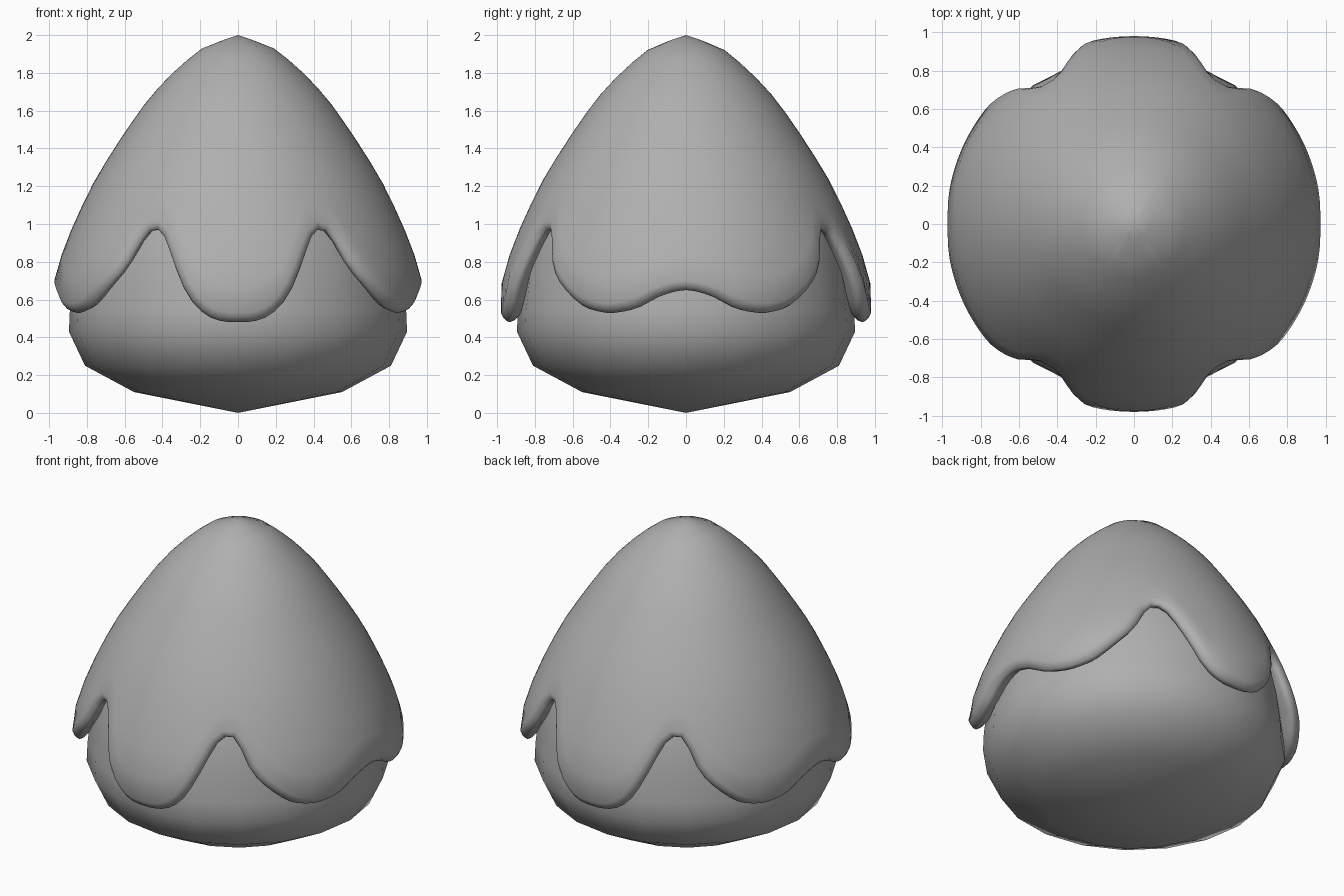
import bpy, bmesh
from math import sin, cos, pi, degrees, hypot

if "Cube" in bpy.data.objects:
    bpy.data.objects.remove(bpy.data.objects["Cube"])

# Mid-grey surface shared by both parts
grey = bpy.data.materials.new("grey")
grey.diffuse_color = (0.43, 0.43, 0.43, 1)
grey.use_nodes = True
grey.node_tree.nodes["Principled BSDF"].inputs["Base Color"].default_value = grey.diffuse_color


def curve(points, x):
    """Smooth interpolation through sorted (x, y) points."""
    x = min(max(x, points[0][0]), points[-1][0])
    i = 0
    while i < len(points) - 2 and x > points[i + 1][0]:
        i += 1

    def slope(k):
        a, b = points[max(k - 1, 0)], points[min(k + 1, len(points) - 1)]
        return (b[1] - a[1]) / (b[0] - a[0])
    (x0, y0), (x1, y1) = points[i], points[i + 1]
    h = x1 - x0
    t = (x - x0) / h
    return (y0 * (1 + 2 * t) * (1 - t) ** 2 + slope(i) * h * t * (1 - t) ** 2
            + y1 * t * t * (3 - 2 * t) + slope(i + 1) * h * t * t * (t - 1))


def loft(name, rows, bottom=None, top=None):
    """Skin closed rings of points, with optional pole points."""
    bm = bmesh.new()
    rings = [[bm.verts.new(p) for p in row] for row in rows]
    n = len(rings[0])
    for a, b in zip(rings, rings[1:]):
        for i in range(n):
            j = (i + 1) % n
            bm.faces.new((a[i], a[j], b[j], b[i]))
    for pole, ring in ((bottom, rings[0]), (top, rings[-1])):
        if pole is not None:
            v = bm.verts.new((0, 0, pole))
            for i in range(n):
                bm.faces.new((v, ring[i], ring[(i + 1) % n]))
    bmesh.ops.recalc_face_normals(bm, faces=bm.faces)
    mesh = bpy.data.meshes.new(name)
    bm.to_mesh(mesh)
    bm.free()
    for f in mesh.polygons:
        f.use_smooth = True
    mesh.materials.append(grey)
    obj = bpy.data.objects.new(name, mesh)
    bpy.context.collection.objects.link(obj)
    return obj


def polar(a, r, z):
    return (r * sin(a), -r * cos(a), z)


# Rounded body, mostly hidden beneath the coating
body = [(0.55, 0.11), (0.81, 0.25), (0.895, 0.43), (0.89, 0.55), (0.865, 0.75),
        (0.815, 0.97), (0.68, 1.27), (0.46, 1.6), (0.22, 1.84)]
loft("body", [[polar(2 * pi * i / 20, r, z) for i in range(20)] for r, z in body],
     bottom=0.0, top=1.93)

# Coating: outer radius by height, and dripping hem height by angle from the front
radius = [(0.45, 0.975), (0.52, 0.98), (0.6, 0.98), (0.69, 0.975), (0.87, 0.922),
          (1.08, 0.833), (1.28, 0.73), (1.62, 0.505), (1.76, 0.385),
          (1.88, 0.255), (1.94, 0.17), (2.0, 0.0)]
hem = [(-6, 0.488), (0, 0.48), (6, 0.488), (11, 0.525), (16, 0.61), (21, 0.76),
       (26, 0.91), (29, 0.96), (31.5, 0.97), (34, 0.955), (36.5, 0.89), (40, 0.775),
       (46, 0.67), (54, 0.57), (61, 0.535), (66, 0.53), (74, 0.555), (82, 0.62),
       (90, 0.65), (98, 0.62)]


def edge(a):
    d = degrees(a) % 180
    return curve(hem, min(d, 180 - d))


N = 120
STEPS = 14
# Hem cross-section: distance in from the hem line, depth below the outer surface
lip = [(0.025, 0.012), (0.007, 0.028), (0.0, 0.045), (0.01, 0.07), (0.05, 0.11)]


def inset(i, d):
    """Hem point moved a distance d into the coating, as (angle, height)."""
    a = 2 * pi * i / N
    s = (edge(a + 0.02) - edge(a - 0.02)) / (0.04 * 0.92)
    n = hypot(1, s)
    return a - d * s / n / 0.92, edge(a) + d / n


rows = []
for k in range(1, STEPS + 1):
    t = k / STEPS
    row = []
    for i in range(N):
        a0 = 2 * pi * i / N
        a1, z1 = inset(i, 0.05)
        z = 2 - (2 - z1) * t ** 1.5
        row.append(polar(a0 + (a1 - a0) * t ** 3, curve(radius, z), z))
    rows.append(row)
for d, depth in lip:
    ring = [inset(i, d) for i in range(N)]
    rows.append([polar(a, curve(radius, z) - depth, z) for a, z in ring])
loft("dripping_coating", rows, bottom=2.0)
